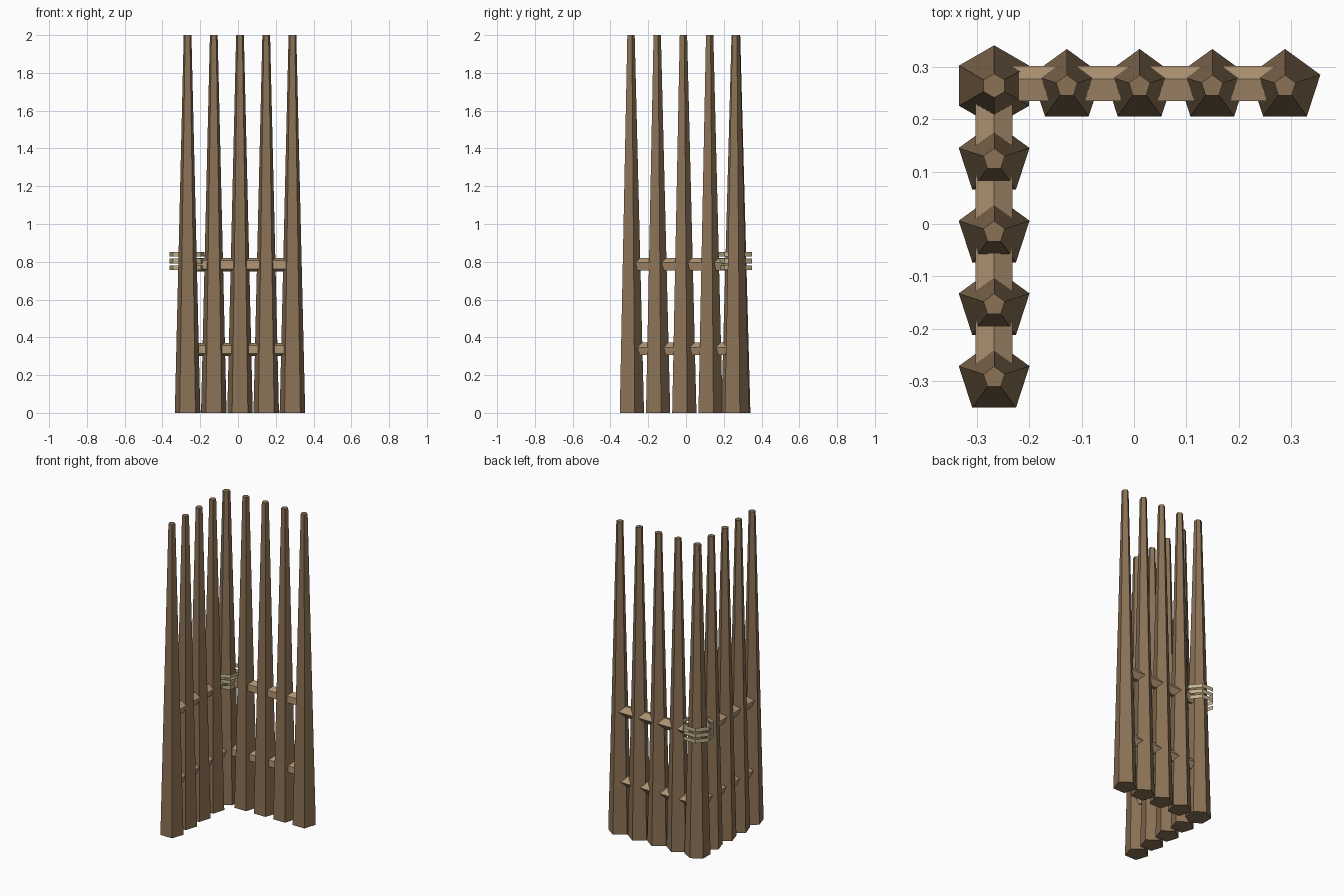
import bpy
from math import pi
from mathutils import Matrix, Vector

cube = bpy.data.objects.get("Cube")
if cube:
    bpy.data.objects.remove(cube, do_unlink=True)


def make_material(name, rgb):
    m = bpy.data.materials.new(name)
    m.use_nodes = True
    m.diffuse_color = (*rgb, 1)
    m.node_tree.nodes["Principled BSDF"].inputs["Base Color"].default_value = (*rgb, 1)
    return m


dark_wood = make_material("dark wood", (0.26, 0.168, 0.092))
light_wood = make_material("light wood", (0.45, 0.31, 0.18))
rope = make_material("pale rope", (0.52, 0.45, 0.27))


def prism(name, material, sides, r1, r2, start, axes, length, fill="NGON"):
    """Tapered prism from start; axes = (direction of one corner, long axis)."""
    corner, along = (Vector(a) for a in axes)
    bpy.ops.mesh.primitive_cone_add(vertices=sides, radius1=r1, radius2=r2,
                                    depth=length, end_fill_type=fill)
    ob = bpy.context.object
    ob.name = name
    # The primitive's first corner lies on its local +y
    side = corner.cross(along)
    turn = Matrix((side, corner, along)).transposed().to_4x4()
    ob.data.transform(turn)
    ob.location = Vector(start) + along * length / 2
    ob.data.materials.append(material)
    return ob


X, Y, Z = (1, 0, 0), (0, 1, 0), (0, 0, 1)
CX, CY = -0.267, 0.264
STEP = 0.1388

# Tapered posts: six-sided at the corner, five-sided along both arms
prism("corner_post", dark_wood, 6, 0.077, 0.023, (CX, CY, 0), (Y, Z), 2)
for i in range(1, 5):
    prism(f"back_post_{i}", dark_wood, 5, 0.071, 0.0215,
          (CX + i * STEP, CY - 0.001, 0), (Y, Z), 2)
    prism(f"side_post_{i}", dark_wood, 5, 0.071, 0.0215,
          (CX, CY - 0.002 - i * STEP, 0), (Y, Z), 2)

# Two five-sided rails through each arm
for label, z in (("lower", 0.336), ("upper", 0.784)):
    prism(f"{label}_back_rail", light_wood, 5, 0.037, 0.037,
          (CX, CY + 0.001, z), (Y, X), 4 * STEP)
    prism(f"{label}_side_rail", light_wood, 5, 0.037, 0.037,
          (CX, CY - 4 * STEP, z), (Z, Y), 4 * STEP)

# Open rope bands around the corner post
for i in range(3):
    prism(f"rope_band_{i + 1}", rope, 7, 0.095, 0.095,
          (CX - 0.003, CY, 0.756 + i * 0.036), ((0, -1, 0), Z), 0.025, "NOTHING")
